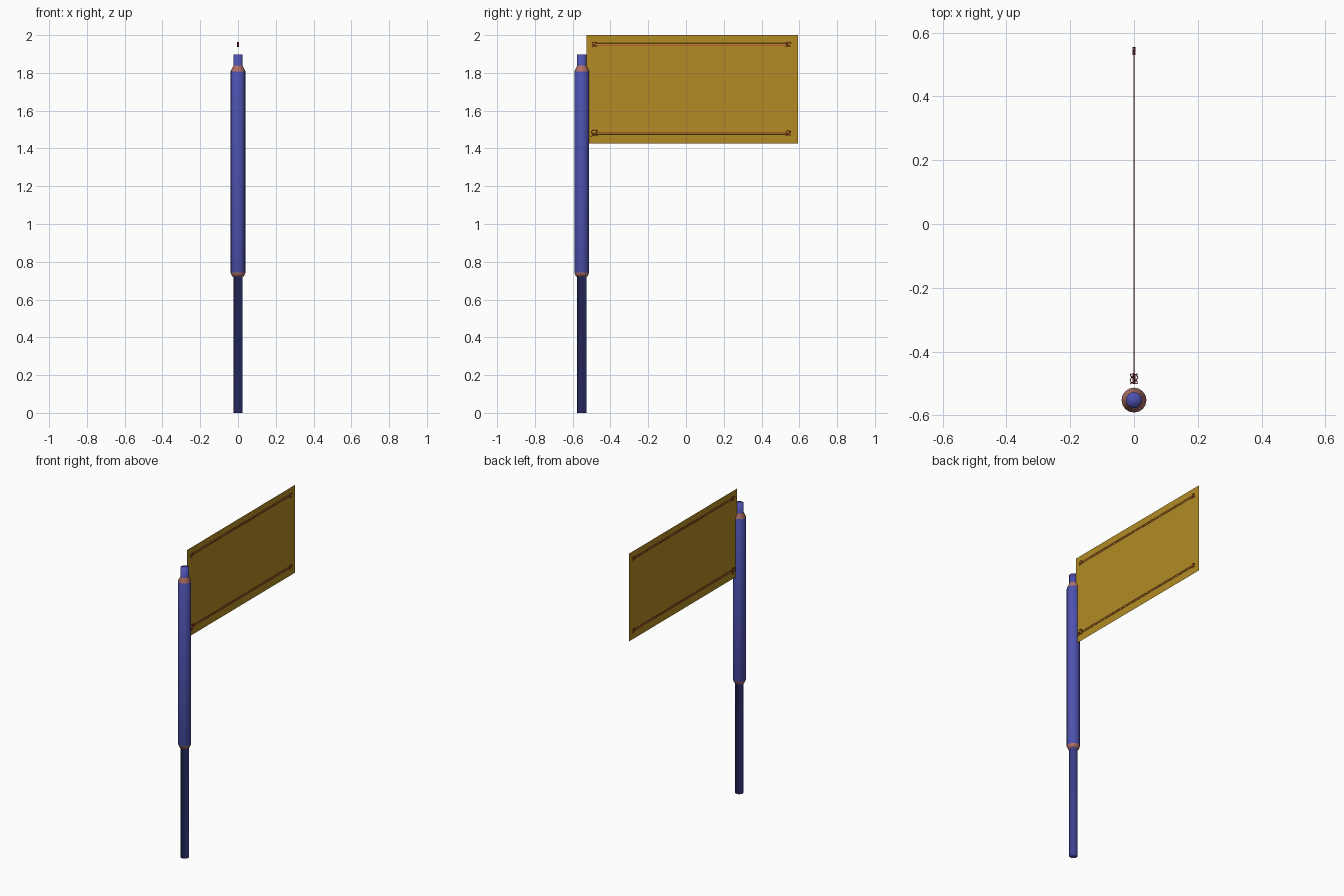
import bpy, bmesh, math

if "Cube" in bpy.data.objects:
    bpy.data.objects.remove(bpy.data.objects["Cube"])

POLE_Y = -0.552


def material(name, rgb):
    m = bpy.data.materials.new(name)
    m.diffuse_color = (*rgb, 1)
    m.use_nodes = True
    m.node_tree.nodes["Principled BSDF"].inputs["Base Color"].default_value = m.diffuse_color
    return m


blue = material("pole_blue", (0.076, 0.084, 0.43))
salmon = material("collar_salmon", (0.46, 0.17, 0.14))
gold = material("flag_gold", (0.445, 0.258, 0.017))
red = material("cord_red", (0.37, 0.028, 0.03))


def make_object(name, bm, mats):
    mesh = bpy.data.meshes.new(name)
    bm.to_mesh(mesh)
    bm.free()
    for m in mats:
        mesh.materials.append(m)
    ob = bpy.data.objects.new(name, mesh)
    bpy.context.collection.objects.link(ob)
    return ob


# Pole: lathed profile (radius, height), conical collars in a second colour
profile = [(0.025, 0), (0.025, 0.722), (0.031, 0.722), (0.039, 0.742),
           (0.039, 1.808), (0.025, 1.838), (0.025, 1.897)]
collars = {1, 2, 4}
SIDES = 16
bm = bmesh.new()
rings = []
for r, z in profile:
    rings.append([bm.verts.new((r * math.cos(2 * math.pi * i / SIDES),
                                POLE_Y + r * math.sin(2 * math.pi * i / SIDES), z))
                  for i in range(SIDES)])
for k in range(len(rings) - 1):
    for i in range(SIDES):
        j = (i + 1) % SIDES
        f = bm.faces.new((rings[k][i], rings[k][j], rings[k + 1][j], rings[k + 1][i]))
        f.material_index = 1 if k in collars else 0
bm.faces.new(rings[0][::-1])
bm.faces.new(rings[-1])
for f in bm.faces:
    f.smooth = True
make_object("pole", bm, [blue, salmon])

# Flag: a single flat sheet
bm = bmesh.new()
bm.faces.new([bm.verts.new((0, y, z)) for y, z in
              ((-0.528, 1.425), (0.592, 1.425), (0.592, 2.0), (-0.528, 2.0))])
make_object("flag", bm, [gold])


# Cords: thin tubes along the given points
def cord(name, points, radius):
    cu = bpy.data.curves.new(name, 'CURVE')
    cu.dimensions = '3D'
    cu.bevel_depth = radius
    cu.bevel_resolution = 0
    sp = cu.splines.new('POLY')
    sp.points.add(len(points) - 1)
    for p, co in zip(sp.points, points):
        p.co = (*co, 1)
    cu.materials.append(red)
    ob = bpy.data.objects.new(name, cu)
    bpy.context.collection.objects.link(ob)


def knot(name, y, z, size, depth):
    pts = []
    for i in range(41):
        t = 2 * math.pi * i / 40
        pts.append((depth * math.sin(5 * t),
                    y + size * math.sin(3 * t + 0.6),
                    z + size * math.sin(2 * t)))
    cord(name, pts, 0.0015)


# Two double cords across the flag, knotted at both ends
for label, z in (("upper", 1.951), ("lower", 1.481)):
    for n, dz in enumerate((-0.005, 0.005)):
        cord(f"{label}_cord_{n + 1}", [(0, -0.485, z + dz), (0, 0.542, z + dz)], 0.0016)
    for side, y in (("inner", -0.485), ("outer", 0.542)):
        big = label == "lower" and side == "inner"
        knot(f"{label}_{side}_knot", y, z, 0.016 if big else 0.012, 0.012 if big else 0.004)
